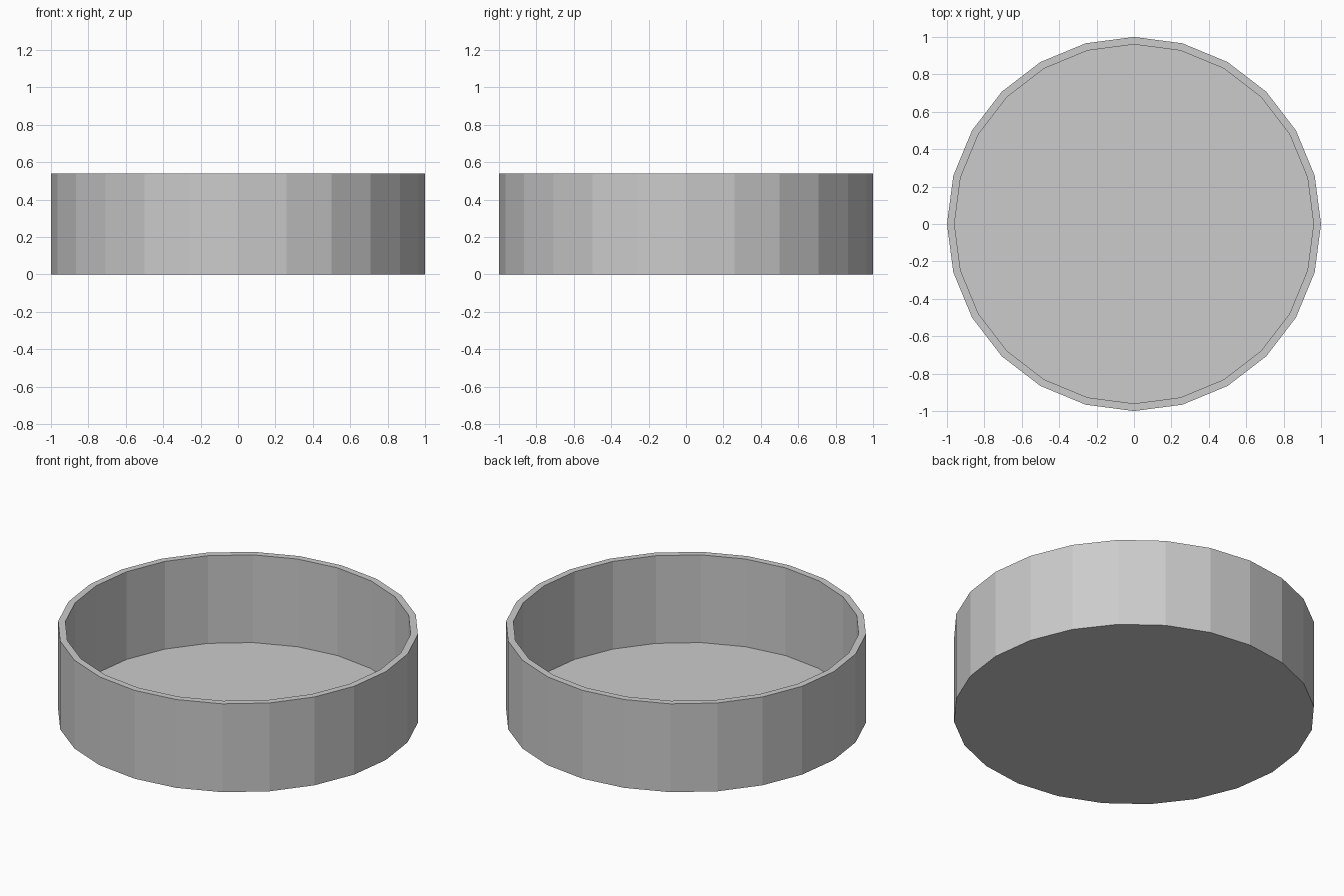
import bpy, bmesh
from math import cos, sin, tau

if "Cube" in bpy.data.objects:
    bpy.data.objects.remove(bpy.data.objects["Cube"])

SIDES = 24
# Wall profile as (radius, z): outer bottom, outer rim, inner rim, inner floor edge
PROFILE = [(1.0, 0.0), (1.0, 0.54), (0.96, 0.54), (0.96, 0.004)]

bm = bmesh.new()
rings = [[bm.verts.new((r * cos(tau * i / SIDES), r * sin(tau * i / SIDES), z))
          for i in range(SIDES)] for r, z in PROFILE]

# Outer wall, rim and inner wall
for a, b in zip(rings, rings[1:]):
    for i in range(SIDES):
        j = (i + 1) % SIDES
        bm.faces.new((a[i], a[j], b[j], b[i]))

# Underside and very thin inner floor
bm.faces.new(rings[0][::-1])
bm.faces.new(rings[-1])

mesh = bpy.data.meshes.new("round_tray")
bm.to_mesh(mesh)
bm.free()
bpy.context.collection.objects.link(bpy.data.objects.new("round_tray", mesh))
